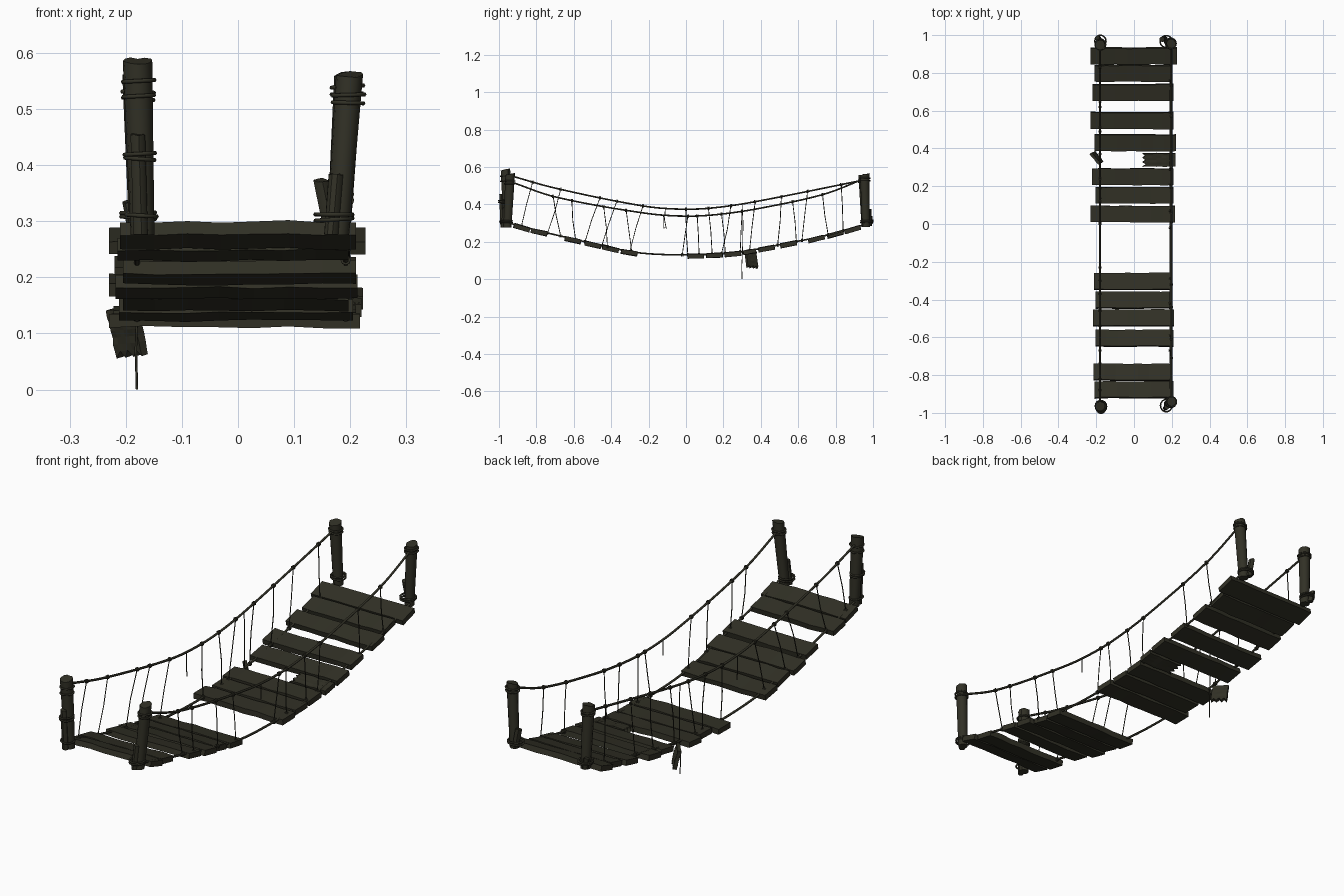
import bpy, bmesh, math, random
from mathutils import Vector, Matrix

if "Cube" in bpy.data.objects:
    bpy.data.objects.remove(bpy.data.objects["Cube"])

random.seed(7)
R = random.uniform
wood = bpy.data.materials.new("dark weathered wood")
wood.diffuse_color = (0.031, 0.030, 0.019, 1)
wood.use_nodes = True
wood.node_tree.nodes["Principled BSDF"].inputs["Base Color"].default_value = wood.diffuse_color


def add_mesh(name, bm, smooth=False):
    bmesh.ops.recalc_face_normals(bm, faces=bm.faces[:])
    me = bpy.data.meshes.new(name)
    bm.to_mesh(me)
    bm.free()
    me.materials.append(wood)
    ob = bpy.data.objects.new(name, me)
    bpy.context.collection.objects.link(ob)
    if smooth:
        bpy.ops.object.select_all(action='DESELECT')
        ob.select_set(True)
        bpy.context.view_layer.objects.active = ob
        bpy.ops.object.shade_smooth_by_angle(angle=math.radians(40))
    return ob


def interp(pts, y):
    """Smooth height of a hanging rope at y (Hermite through the points)."""
    i = max(0, min(len(pts) - 2, sum(p[0] <= y for p in pts) - 1))
    def slope(k):
        a, b = pts[max(k - 1, 0)], pts[min(k + 1, len(pts) - 1)]
        return (b[1] - a[1]) / (b[0] - a[0])
    (y0, z0), (y1, z1) = pts[i], pts[i + 1]
    h = y1 - y0
    t = (y - y0) / h
    return ((2*t**3 - 3*t*t + 1) * z0 + (t**3 - 2*t*t + t) * h * slope(i)
            + (3*t*t - 2*t**3) * z1 + (t**3 - t*t) * h * slope(i + 1))


DECK = [(-.97, .303), (-.81, .26), (-.65, .222), (-.46, .178), (-.26, .138), (-.05, .126),
        (.15, .130), (.31, .145), (.5, .18), (.77, .235), (.97, .293)]
LEFT = [(-.96, .56), (-.7, .487), (-.22, .39), (0, .374), (.18, .385), (.4, .42), (.95, .53)]
RIGHT = [(-.94, .522), (-.7, .44), (-.22, .353), (0, .337), (.18, .347), (.4, .38), (.74, .455), (.96, .54)]
XL, XR = -.18, .192


def ropes(name, paths, radius, cyclic=False):
    cu = bpy.data.curves.new(name, 'CURVE')
    cu.dimensions = '3D'
    cu.bevel_depth = radius
    cu.bevel_resolution = 1
    cu.use_fill_caps = True
    for path in paths:
        sp = cu.splines.new('POLY')
        sp.points.add(len(path) - 1)
        for p, co in zip(sp.points, path):
            p.co = (*co, 1)
        sp.use_cyclic_u = cyclic
    cu.materials.append(wood)
    ob = bpy.data.objects.new(name, cu)
    bpy.context.collection.objects.link(ob)
    bpy.ops.object.select_all(action='DESELECT')
    ob.select_set(True)
    bpy.context.view_layer.objects.active = ob
    bpy.ops.object.convert(target='MESH')


def ring(c, rx, ry, tilt=0, n=14):
    return [(c[0] + rx * math.cos(a), c[1] + ry * math.sin(a), c[2] + tilt * math.cos(a))
            for a in (2 * math.pi * k / n for k in range(n))]


def log(name, bottom, top, r0, r1, n=12):
    """Leaning round post with uneven rings and a slanted top."""
    bm = bmesh.new()
    b, t = Vector(bottom), Vector(top)
    lumps = [R(.95, 1.05) for _ in range(n)]
    rings = []
    for s in range(5):
        f = s / 4
        c, r = b.lerp(t, f), r0 + (r1 - r0) * f
        rings.append([bm.verts.new((c.x + r * lumps[k] * math.cos(6.28319 * k / n),
                                    c.y + r * lumps[k] * math.sin(6.28319 * k / n),
                                    c.z + (R(-.002, .002) + .2 * r * math.sin(6.28319 * k / n) if s == 4 else 0)))
                      for k in range(n)])
    for p, q in zip(rings, rings[1:]):
        for k in range(n):
            bm.faces.new((p[k], p[(k+1) % n], q[(k+1) % n], q[k]))
    bm.faces.new(rings[0])
    bm.faces.new(rings[-1])
    add_mesh(name, bm, True)


def plank(name, length, width, thick, matrix, ragged=0):
    """Warped board along local x, local -x end optionally splintered."""
    bm = bmesh.new()
    nx, ny = 7, (6 if ragged else 1)
    warp = [R(-.002, .002) for _ in range(nx + 1)]
    grid = {}
    jag = [ragged * (j % 2) * R(.6, 1) for j in range(ny + 1)]
    edge = [[R(-.002, .001) for _ in range(nx + 1)] for _ in range(2)]
    for i in range(nx + 1):
        for j in range(ny + 1):
            x = (i / nx - .5) * length + (jag[j] if i == 0 else 0)
            v = j / ny - .5
            y = v * width + (edge[0][i] * 2 * v if v > 0 else edge[1][i] * 2 * v)
            for k in (0, 1):
                z = (k - .5) * thick + warp[i] + R(-.001, .001)
                grid[i, j, k] = bm.verts.new((x, y, z))
    quad = lambda *ks: bm.faces.new([grid[k] for k in ks])
    for i in range(nx):
        for j in range(ny):
            for k in (0, 1):
                quad((i, j, k), (i+1, j, k), (i+1, j+1, k), (i, j+1, k))
        for j in (0, ny):
            quad((i, j, 0), (i+1, j, 0), (i+1, j, 1), (i, j, 1))
    for j in range(ny):
        for i in (0, nx):
            quad((i, j, 0), (i, j+1, 0), (i, j+1, 1), (i, j, 1))
    bm.transform(matrix)
    add_mesh(name, bm)


def deck_matrix(x, y):
    a = math.atan2(interp(DECK, y + .04) - interp(DECK, y - .04), .08)
    return (Matrix.Translation((x, y, interp(DECK, y) - .003))
            @ Matrix.Rotation(a + R(-.03, .03), 4, 'X'))


# deck planks: centre y, left end, right end
for n, (y, x0, x1) in enumerate([
        (.89, -.23, .227), (.798, -.21, .195), (.697, -.22, .21), (.548, -.23, .21), (.43, -.21, .223),
        (.25, -.222, .21), (.152, -.205, .21), (.053, -.23, .217), (-.304, -.212, .205),
        (-.403, -.205, .197), (-.498, -.218, .213), (-.605, -.205, .21), (-.785, -.215, .197),
        (-.878, -.21, .21)]):
    plank(f"deck_plank_{n}", x1 - x0, .089, .024, deck_matrix((x0 + x1) / 2, y))

# broken plank: right stub and dangling left piece
plank("broken_plank_stub", .175, .07, .022, deck_matrix(.1325, .34), .022)
u = Vector((-.22, -.1, 1)).normalized() * 1
w = Vector((.62, -.74, .05))
w = (w - u * w.dot(u)).normalized()
t = u.cross(w)
m = Matrix((u, w, t)).transposed().to_4x4()
m.translation = (-.197, .35, .102)
plank("broken_plank_hanging", .088, .072, .016, m, .018)

# main posts
log("front_left_post", (-.17, -.955, .275), (-.179, -.965, .586), .021, .026)
log("front_right_post", (.178, -.955, .275), (.199, -.94, .561), .021, .025)
log("back_left_post", (-.172, .96, .278), (-.179, .948, .56), .021, .026)
log("back_right_post", (.18, .962, .278), (.197, .955, .56), .021, .025)
# short support stakes
log("front_left_stake", (-.174, -.98, .276), (-.179, -.986, .455), .013, .013, 9)
log("front_right_stake", (.166, -.975, .276), (.175, -.968, .385), .013, .014, 9)
log("back_left_stake", (-.185, .982, .285), (-.194, .985, .335), .013, .013, 9)
log("back_right_stake", (.165, .98, .285), (.148, .978, .373), .013, .014, 9)

# rope wraps around the posts and stakes
wraps = []
for x, y, z, rx, ry in [(-.177, -.963, .55, .028, .029), (-.177, -.963, .523, .027, .028),
                        (.197, -.942, .525, .028, .028), (.196, -.943, .511, .027, .028),
                        (-.178, .95, .53, .028, .029), (-.178, .95, .518, .027, .028),
                        (.195, .956, .54, .028, .028), (.194, .956, .527, .027, .028),
                        (-.175, -.969, .42, .027, .033), (-.175, -.969, .411, .026, .033),
                        (.171, -.961, .312, .031, .033), (.171, -.961, .303, .031, .033),
                        (-.178, .968, .315, .03, .032), (-.178, .968, .306, .03, .032),
                        (.171, .966, .312, .033, .032), (.171, .966, .303, .033, .032),
                        (-.172, -.966, .31, .027, .03)]:
    wraps.append(ring((x, y, z), rx, ry, R(-.003, .003)))
ropes("post_rope_wraps", wraps, .004, True)

# long ropes
ys = [-.96 + 1.92 * i / 48 for i in range(49)]
ropes("deck_ropes", [[(x, y, interp(DECK, y) + .004) for y in ys] for x in (XL, XR)], .005)
ropes("hand_ropes", [[(x, y, interp(c, max(c[0][0], y))) for y in ys if c[0][0] <= y <= c[-1][0]]
                     for x, c in ((XL, LEFT), (.198, RIGHT))], .005)

# vertical strands (top y, bottom y) with knots
SIDES = [(XL, XL, LEFT, [(-.82, -.88), (-.67, -.74), (-.46, -.54), (-.37, -.45), (-.23, -.30), (0, .01), (.12, .14),
                         (.24, .19), (.37, .34), (.51, .49), (.65, .62), (.83, .84)]),
         (.198, XR, RIGHT, [(-.71, -.67), (-.61, -.59), (-.44, -.42), (-.32, -.29), (.01, -.02), (.06, .07), (.19, .21),
                            (.30, .29), (.57, .59), (.73, .76)])]
strands, knots = [], []
for xt, xb, c, pairs in SIDES:
    for a, b in pairs:
        p, q = Vector((xt, a, interp(c, a))), Vector((xb, b, interp(DECK, b) + .004))
        bow = Vector((R(-.004, .004), R(-.006, .006), 0))
        strands.append([p, p.lerp(q, .5) + bow, q])
        for e in (p, q):
            for d in (-.003, .003):
                knots.append([(e.x + .007 * math.cos(k * .7854), e.y + d, e.z + .007 * math.sin(k * .7854))
                              for k in range(8)])
# snapped strands
zl, zr = interp(LEFT, -.11), interp(RIGHT, -.12)
strands += [[(XL, -.11, zl), (XL + .003, -.115, zl - .06), (XL, -.105, zl - .11)],
            [(.198, -.12, zr), (.198, -.118, zr - .07)],
            [(XL, .3, interp(LEFT, .3)), (XL, .305, .3), (XL, .302, .14), (XL - .002, .298, .07), (XL, .3, 0)]]
ropes("rope_strands", strands, .0022)
ropes("rope_knots", knots, .0025, True)
